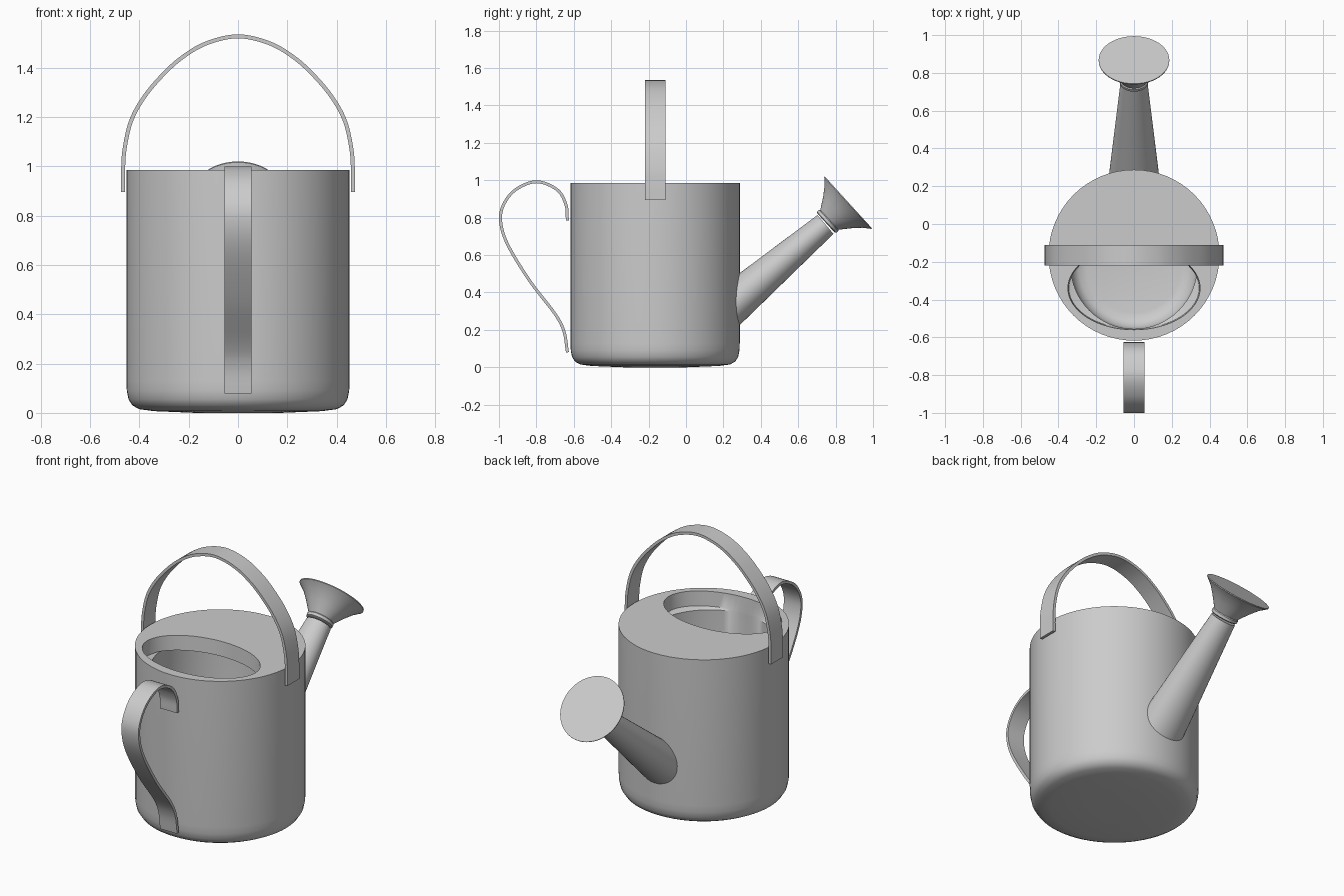
import bpy, bmesh, math
from mathutils import Vector, Matrix

if "Cube" in bpy.data.objects:
    bpy.data.objects.remove(bpy.data.objects["Cube"])


def finish(name, bm):
    bmesh.ops.recalc_face_normals(bm, faces=bm.faces)
    me = bpy.data.meshes.new(name)
    bm.to_mesh(me)
    bm.free()
    ob = bpy.data.objects.new(name, me)
    bpy.context.collection.objects.link(ob)
    bpy.ops.object.select_all(action='DESELECT')
    ob.select_set(True)
    bpy.context.view_layer.objects.active = ob
    bpy.ops.object.shade_smooth_by_angle(angle=math.radians(35))
    return ob


def loft(name, rings, n=48, matrix=Matrix()):
    """Closed skin over elliptical rings given as (centre_y, rx, ry, z)."""
    bm = bmesh.new()
    loops = []
    for cy, rx, ry, z in rings:
        loops.append([bm.verts.new(matrix @ Vector((
            rx * math.cos(2 * math.pi * i / n),
            cy + ry * math.sin(2 * math.pi * i / n), z))) for i in range(n)])
    for a, b in zip(loops, loops[1:]):
        for i in range(n):
            j = (i + 1) % n
            bm.faces.new((a[i], a[j], b[j], b[i]))
    bm.faces.new(loops[0])
    bm.faces.new(loops[-1])
    return finish(name, bm)


def smooth_path(pts, steps=6):
    """Catmull-Rom curve through 2D points."""
    p = [Vector(q) for q in pts]
    p = [2 * p[0] - p[1]] + p + [2 * p[-1] - p[-2]]
    out = []
    for a, b, c, d in zip(p, p[1:], p[2:], p[3:]):
        for k in range(steps):
            t = k / steps
            out.append(0.5 * (2 * b + (c - a) * t + (2 * a - 5 * b + 4 * c - d) * t * t
                              + (3 * b - a - 3 * c + d) * t ** 3))
    return out + [p[-2]]


def strap(name, pts, width, thick, place):
    """Flat band following a 2D path; place(u, v, w) maps to 3D."""
    path = smooth_path(pts)
    bm = bmesh.new()
    loops = []
    for i, q in enumerate(path):
        t = (path[min(i + 1, len(path) - 1)] - path[max(i - 1, 0)]).normalized()
        n = Vector((-t.y, t.x)) * thick / 2
        corners = ((q + n, -1), (q + n, 1), (q - n, 1), (q - n, -1))
        loops.append([bm.verts.new(place(c.x, c.y, s * width / 2)) for c, s in corners])
    for a, b in zip(loops, loops[1:]):
        for i in range(4):
            j = (i + 1) % 4
            bm.faces.new((a[i], a[j], b[j], b[i]))
    bm.faces.new(loops[0])
    bm.faces.new(loops[-1])
    return finish(name, bm)


def axis_matrix(y, z, angle):
    """Local z runs along +y, tilted up by angle degrees."""
    return Matrix.Translation((0, y, z)) @ Matrix.Rotation(math.radians(angle - 90), 4, 'X')


# Can body: rounded base, wall, flat lid with an oval opening, hollow inside
CY = -0.165
outer = [(0.17, 0.0), (0.34, 0.007), (0.40, 0.015), (0.428, 0.03),
         (0.444, 0.055), (0.451, 0.09), (0.4525, 0.13), (0.4525, 0.985)]
rings = [(CY, r, r, z) for r, z in outer]
rings += [(-0.34, 0.35, 0.22, 0.985), (-0.34, 0.345, 0.215, 0.90)]
inner = [(0.335, 0.89), (0.335, 0.13), (0.325, 0.08), (0.295, 0.05), (0.25, 0.04)]
rings += [(-0.22, r, r, z) for r, z in inner]
loft("can_body", rings, 64)

# Tapered spout
loft("spout", [(0, 0.137, 0.112, -0.70), (0, 0.13, 0.106, -0.60), (0, 0.072, 0.066, 0.01)],
     40, axis_matrix(0.738, 0.757, 40.5))

# Sprinkler head with a small collar and a flared cone
head = [(0.068, -0.155), (0.076, -0.15), (0.077, -0.135), (0.072, -0.13), (0.086, -0.11),
        (0.115, -0.07), (0.15, -0.028), (0.183, 0.0), (0.187, 0.003), (0.187, 0.008)]
loft("sprinkler_head", [(0, r, r, z - 0.006) for r, z in head], 48,
     axis_matrix(0.867, 0.880, 42.3))

# Carrying handle over the top, mirrored half path
half = [(0.466, 0.895), (0.466, 0.98), (0.460, 1.07), (0.435, 1.18), (0.388, 1.27),
        (0.32, 1.355), (0.235, 1.435), (0.13, 1.498)]
top_path = [(-x, z) for x, z in half] + [(0, 1.527)] + half[::-1]
strap("top_handle", top_path, 0.11, 0.016, lambda u, v, w: (u, CY + w, v))

# S-shaped pouring handle at the front
front_path = [(-0.634, 0.785), (-0.642, 0.87), (-0.69, 0.95), (-0.80, 0.992),
              (-0.91, 0.95), (-0.975, 0.87), (-0.991, 0.78), (-0.953, 0.655),
              (-0.834, 0.46), (-0.70, 0.285), (-0.652, 0.19), (-0.634, 0.08)]
strap("pouring_handle", front_path, 0.11, 0.016, lambda u, v, w: (w, u, v))
